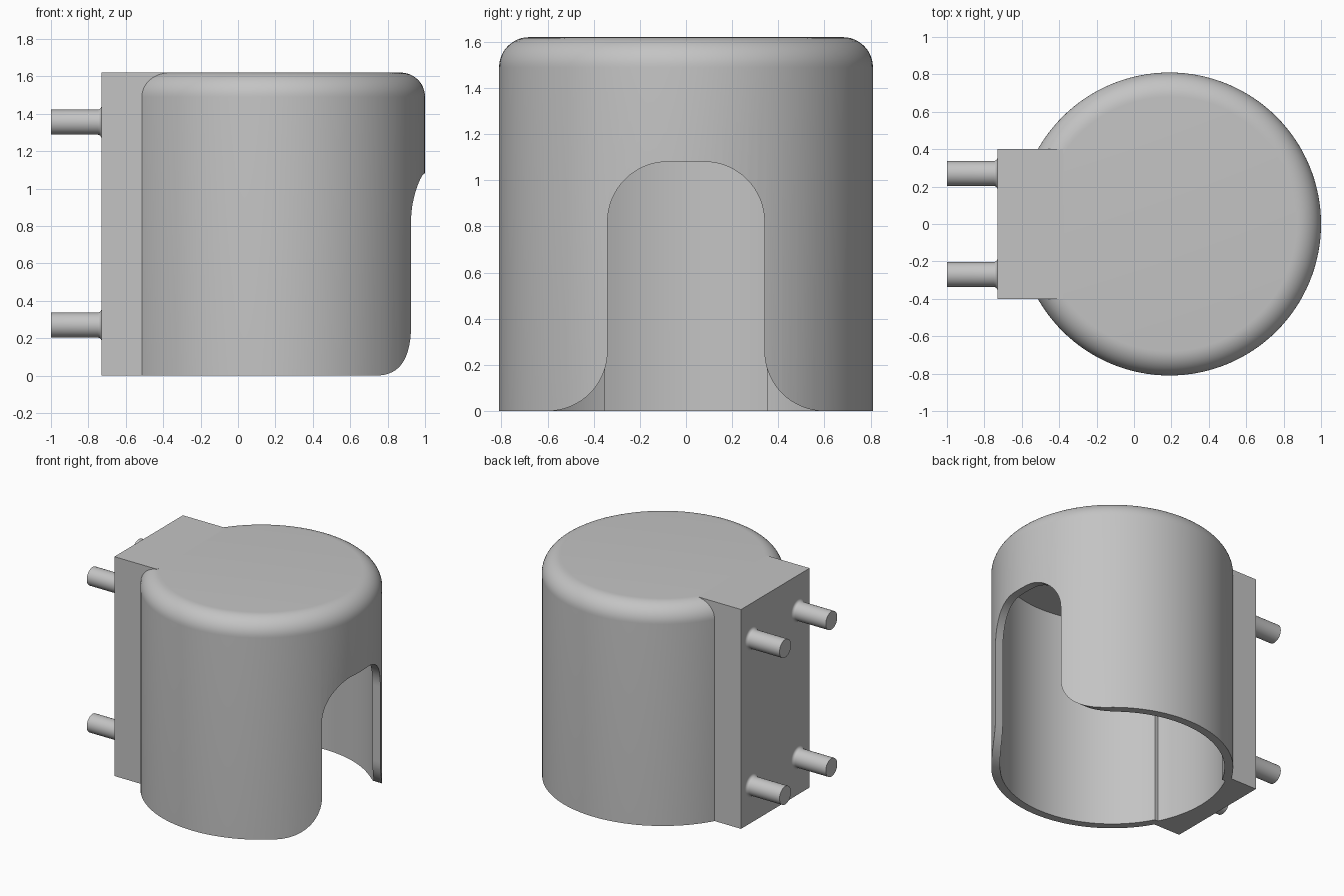
import bpy, bmesh
from math import sin, cos, pi, asin, radians
from mathutils import Vector, Matrix

if "Cube" in bpy.data.objects:
    bpy.data.objects.remove(bpy.data.objects["Cube"], do_unlink=True)

CENTRE, RADIUS, HEIGHT = 0.19, 0.81, 1.62
INNER, CEILING = 0.752, 1.56

grey = bpy.data.materials.new("plain grey")
grey.use_nodes = True
colour = (0.55, 0.55, 0.55, 1)
grey.diffuse_color = colour
grey.node_tree.nodes["Principled BSDF"].inputs["Base Color"].default_value = colour


def finish(name, bm):
    bmesh.ops.remove_doubles(bm, verts=bm.verts, dist=1e-5)
    bmesh.ops.recalc_face_normals(bm, faces=bm.faces)
    mesh = bpy.data.meshes.new(name)
    bm.to_mesh(mesh)
    bm.free()
    mesh.materials.append(grey)
    obj = bpy.data.objects.new(name, mesh)
    bpy.context.collection.objects.link(obj)
    return obj


def lathe(name, profile, steps, matrix):
    """Revolve (radius, height) points about z, then place the result."""
    bm = bmesh.new()
    verts = [bm.verts.new((r, 0, z)) for r, z in profile]
    edges = [bm.edges.new(pair) for pair in zip(verts, verts[1:])]
    bmesh.ops.spin(bm, geom=verts + edges, axis=(0, 0, 1), cent=(0, 0, 0),
                   angle=2 * pi, steps=steps)
    bmesh.ops.remove_doubles(bm, verts=bm.verts, dist=1e-5)
    # Close the open ends with single flat caps
    bmesh.ops.holes_fill(bm, edges=[e for e in bm.edges if e.is_boundary])
    bm.transform(matrix)
    return finish(name, bm)


def prism(name, points, offset):
    """Extrude a closed outline of 3D points along an offset."""
    bm = bmesh.new()
    face = bm.faces.new([bm.verts.new(p) for p in points])
    new = bmesh.ops.extrude_face_region(bm, geom=[face], use_keep_orig=True)["geom"]
    bmesh.ops.translate(bm, vec=offset,
                        verts=[v for v in new if isinstance(v, bmesh.types.BMVert)])
    return finish(name, bm)


def arc(cx, cy, r, start, end, n=16):
    return [(cx + r * cos(radians(start + (end - start) * i / n)),
             cy + r * sin(radians(start + (end - start) * i / n))) for i in range(n + 1)]


def smooth(obj):
    bpy.ops.object.select_all(action='DESELECT')
    obj.select_set(True)
    bpy.context.view_layer.objects.active = obj
    bpy.ops.object.shade_smooth_by_angle(angle=radians(30))


def boolean(obj, other, operation):
    mod = obj.modifiers.new(operation.title(), 'BOOLEAN')
    mod.operation, mod.solver, mod.object = operation, 'EXACT', other
    bpy.ops.object.select_all(action='DESELECT')
    bpy.context.view_layer.objects.active = obj
    obj.select_set(True)
    bpy.ops.object.modifier_apply(modifier=mod.name)
    bpy.data.objects.remove(other, do_unlink=True)


# Round cover with a filleted top edge
place = Matrix.Translation((CENTRE, 0, 0))
fillet = 0.13
cover = lathe("cover_shell",
              [(RADIUS, 0)] + arc(RADIUS - fillet, HEIGHT - fillet, fillet, 0, 90, 12),
              128, place)

# Mounting block merged into the back of the cover
block = prism("mounting_block",
              [(-0.73, -0.4, 0), (-0.38, -0.4, 0), (-0.38, 0.4, 0), (-0.73, 0.4, 0)],
              (0, 0, HEIGHT))
boolean(cover, block, 'UNION')

# Hollow inside, open at the bottom
cavity = lathe("cavity_cutter", [(INNER, -0.2), (INNER, CEILING)], 128, place)
boolean(cover, cavity, 'DIFFERENCE')

# Shallow curved recess in the inner wall at the block
deep = 0.775
spread = asin(0.35 / deep) * 180 / pi
outline = [(x, y, -0.2) for x, y in arc(CENTRE, 0, deep, 180 - spread, 180 + spread)]
outline += [(-0.2, -0.35, -0.2), (-0.2, 0.35, -0.2)]
boolean(cover, prism("recess_cutter", outline, (0, 0, CEILING + 0.2)), 'DIFFERENCE')

# Arched doorway with flared feet
half, bend = 0.34, 0.26
side = [(half + bend, -0.2)] + arc(half + bend, bend, bend, 270, 180)
side += arc(half - bend, 1.08 - bend, bend, 0, 90)
doorway = side + [(-y, z) for y, z in reversed(side)]
boolean(cover, prism("doorway_cutter", [(0.35, y, z) for y, z in doorway], (1, 0, 0)),
        'DIFFERENCE')
smooth(cover)

# Four mounting pins with a small fillet at the root
flare = 0.02
root = [(0.067 + flare - flare * sin(a * pi / 12), flare - flare * cos(a * pi / 12))
        for a in range(7)]
pin_profile = [(0.067 + flare, -0.02)] + root + [(0.067, 0.27)]
for level, z in (("lower", 0.27), ("upper", 1.355)):
    for hand, y in (("left", 0.27), ("right", -0.27)):
        pose = Matrix.Translation((-0.73, y, z)) @ Matrix.Rotation(-pi / 2, 4, 'Y')
        smooth(lathe(f"{level}_{hand}_pin", pin_profile, 32, pose))
